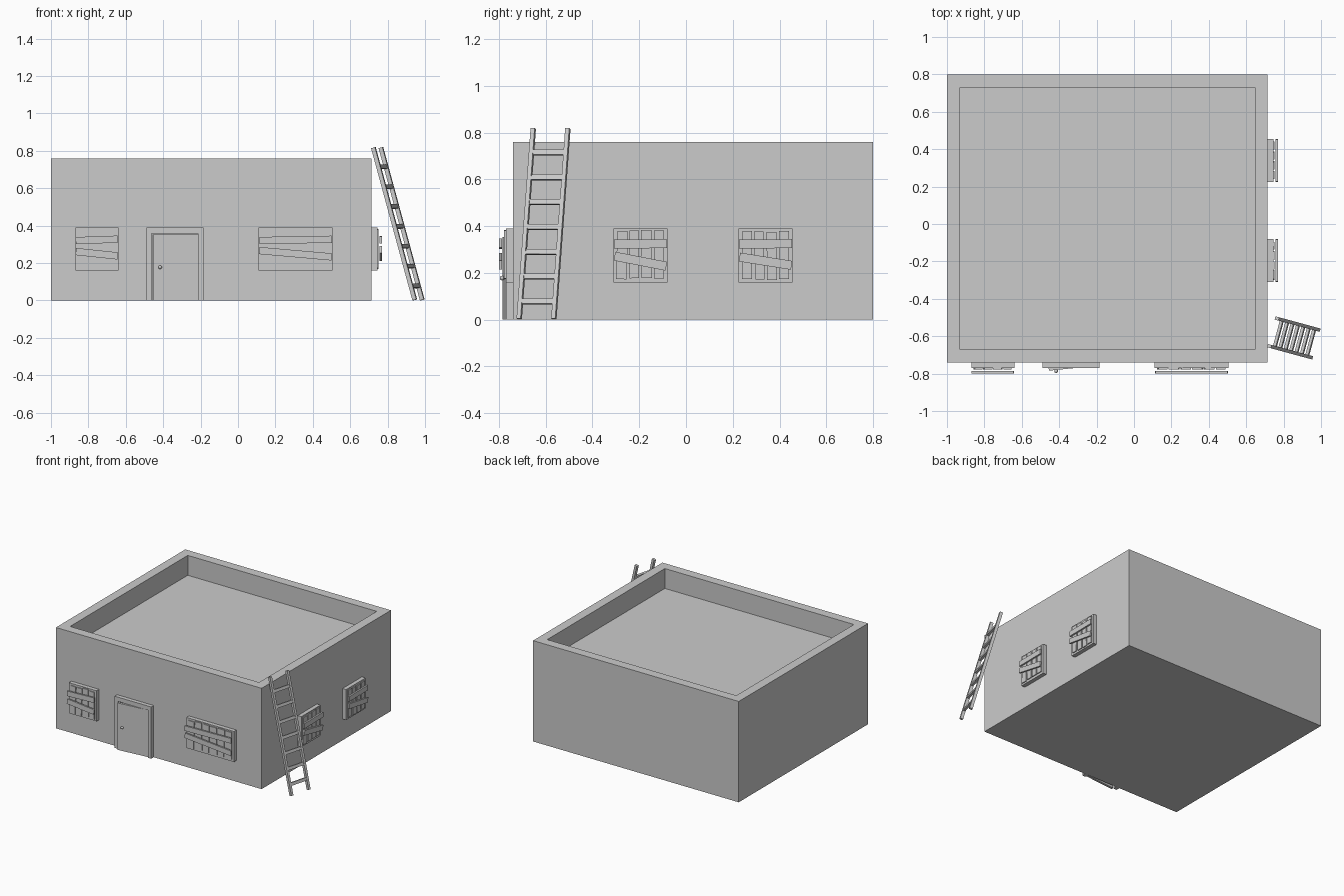
import bpy, bmesh, random
from math import pi, radians
from mathutils import Matrix, Vector

if "Cube" in bpy.data.objects:
    bpy.data.objects.remove(bpy.data.objects["Cube"])

random.seed(4)


def finish(name, bm):
    bmesh.ops.recalc_face_normals(bm, faces=bm.faces)
    me = bpy.data.meshes.new(name)
    bm.to_mesh(me)
    bm.free()
    ob = bpy.data.objects.new(name, me)
    bpy.context.collection.objects.link(ob)
    return ob


def add_box(bm, size, mat):
    bmesh.ops.create_cube(bm, size=1, matrix=mat @ Matrix.Diagonal((*size, 1)))


def span_box(bm, lo, hi, mat=Matrix()):
    lo, hi = Vector(lo), Vector(hi)
    add_box(bm, hi - lo, mat @ Matrix.Translation((lo + hi) / 2))


# Wall frames: local x along the wall, y up, z outwards
FRONT = Matrix.Translation((0, -0.74, 0)) @ Matrix.Rotation(pi / 2, 4, 'X')
RIGHT = (Matrix.Translation((0.715, 0, 0)) @ Matrix.Rotation(pi / 2, 4, 'Z')
         @ Matrix.Rotation(pi / 2, 4, 'X'))

# Building with a sunken roof behind a parapet
bm = bmesh.new()
span_box(bm, (-1, -0.74, 0), (0.715, 0.80, 0.76))
bm.normal_update()
top = max(bm.faces, key=lambda f: f.calc_center_median().z)
bmesh.ops.inset_region(bm, faces=[top], thickness=0.098)
roof = bmesh.ops.extrude_face_region(bm, geom=[top])
bmesh.ops.translate(bm, vec=(0, 0, -0.15),
                    verts=[v for v in roof['geom'] if isinstance(v, bmesh.types.BMVert)])
if top.is_valid:
    bmesh.ops.delete(bm, geom=[top], context='FACES_ONLY')
finish("building", bm)

# Door frame: an upside-down U extruded off the wall
bm = bmesh.new()
outline = [(-0.49, 0), (-0.49, 0.39), (-0.185, 0.39), (-0.185, 0),
           (-0.213, 0), (-0.213, 0.358), (-0.462, 0.358), (-0.462, 0)]
face = bm.faces.new([bm.verts.new(FRONT @ Vector((x, z, 0))) for x, z in outline])
ext = bmesh.ops.extrude_face_region(bm, geom=[face])
bmesh.ops.translate(bm, vec=(0, -0.03, 0),
                    verts=[v for v in ext['geom'] if isinstance(v, bmesh.types.BMVert)])
finish("door_frame", bm)

# Door, slightly ajar on its right-hand hinge
hinge = FRONT @ Matrix.Translation((-0.215, 0, 0)) @ Matrix.Rotation(0.1, 4, 'Y')
bm = bmesh.new()
span_box(bm, (-0.243, 0, 0.003), (0, 0.354, 0.02), hinge)
finish("door", bm)
bm = bmesh.new()
bmesh.ops.create_uvsphere(bm, u_segments=12, v_segments=8, radius=0.010,
                          matrix=hinge @ Matrix.Translation((-0.205, 0.178, 0.026)))
for f in bm.faces:
    f.smooth = True
finish("door_knob", bm)


# Boarded-up windows: casing, upright planks, two crooked cross planks
def window(name, wall, u0, u1, planks, push, tilts):
    mid, width = (u0 + u1) / 2, u1 - u0
    bm = bmesh.new()
    span_box(bm, (u0, 0.16, 0), (u1, 0.39, 0.03), wall)
    finish(name + "_casing", bm)

    bm = bmesh.new()
    pitch = (width - 0.02) / planks
    for i in range(planks):
        c = u0 + 0.01 + pitch * (i + 0.5)
        mat = (wall @ Matrix.Translation((c, 0.276 + random.uniform(-.005, .005), 0.033))
               @ Matrix.Rotation(radians(random.uniform(-2.5, 2.5)), 4, 'Z'))
        add_box(bm, (pitch * random.uniform(0.76, 0.88), 0.205, 0.008), mat)
    finish(name + "_upright_planks", bm)

    bm = bmesh.new()
    for z, tilt in zip((0.324, 0.25), tilts):
        mat = (wall @ Matrix.Translation((mid, z, push))
               @ Matrix.Rotation(radians(tilt), 4, 'Z'))
        add_box(bm, (width * 0.98, 0.038, 0.012), mat)
    finish(name + "_cross_planks", bm)


window("front_left_window", FRONT, -0.87, -0.64, 4, 0.053, (2, -6))
window("front_right_window", FRONT, 0.11, 0.505, 6, 0.053, (1, -5))
window("right_near_window", RIGHT, -0.31, -0.08, 4, 0.048, (0.5, -11))
window("right_far_window", RIGHT, 0.225, 0.455, 4, 0.048, (0.5, -9))

# Ladder leaning on the front right corner
foot = Vector((0.945, -0.713, 0.003))
tip = Vector((0.724, -0.653, 0.817))
across = Vector((0.040, 0.148, 0))
zdir = (tip - foot).normalized()
xdir = across.normalized()
xdir = (xdir - zdir * xdir.dot(zdir)).normalized()
ydir = zdir.cross(xdir)
turn = Matrix((xdir, ydir, zdir)).transposed().to_4x4()
length = (tip - foot).length
for side, off in (("near", Vector()), ("far", across)):
    bm = bmesh.new()
    add_box(bm, (0.018, 0.022, length), Matrix.Translation((foot + tip) / 2 + off) @ turn)
    finish("ladder_rail_" + side, bm)
bm = bmesh.new()
for i in range(7):
    p = foot.lerp(tip, (0.075 + 0.107 * i) / 0.82) + across / 2
    add_box(bm, (across.length, 0.016, 0.022), Matrix.Translation(p) @ turn)
finish("ladder_rungs", bm)
